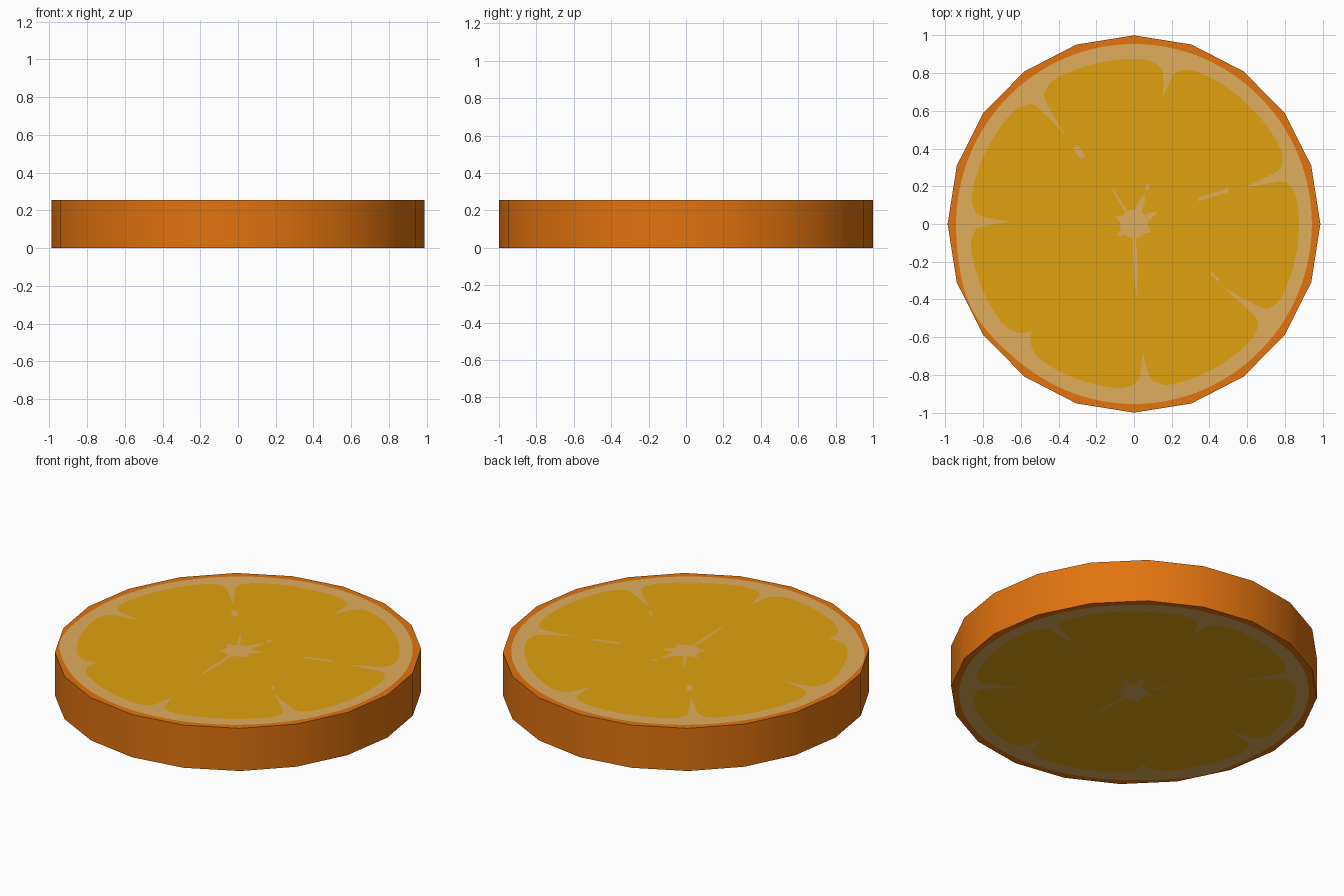
import bpy, bmesh, math

if "Cube" in bpy.data.objects:
    bpy.data.objects.remove(bpy.data.objects["Cube"])

H, SX, SIDES, N = 0.255, 0.988, 20, 360


def material(name, rgb):
    m = bpy.data.materials.new(name)
    lin = [((c / 255 + 0.055) / 1.055) ** 2.4 for c in rgb]
    m.diffuse_color = (*lin, 1)
    m.use_nodes = True
    m.node_tree.nodes["Principled BSDF"].inputs["Base Color"].default_value = m.diffuse_color
    return m


PEEL = material("orange peel", (226, 115, 14))
PITH = material("pale pith", (224, 174, 92))
FLESH = material("golden flesh", (224, 162, 15))


def make_object(name, bm, mats):
    me = bpy.data.meshes.new(name)
    bm.to_mesh(me)
    bm.free()
    for m in mats:
        me.materials.append(m)
    ob = bpy.data.objects.new(name, me)
    bpy.context.collection.objects.link(ob)
    return ob


def gap(a, b):
    return abs((a - b + 180) % 360 - 180)


def polygon_r(a):
    step = 360 / SIDES
    return math.cos(math.radians(step / 2)) / math.cos(math.radians(a % step - step / 2))


def pith_r(a):
    bulge = 0.025 * math.exp(-(gap(a, 207) / 14) ** 2)
    return min(polygon_r(a) - 0.004, 0.954 + bulge)


# membranes running in from the pith: angle, tip radius
NOTCHES = [(77, 0.70), (18, 0.62), (-35, 0.58), (-86, 0.69),
           (-134, 0.79), (179, 0.67), (128, 0.60)]
# points of the core star: angle, tip radius
CORE = [(-88, 0.39), (122, 0.23), (70, 0.17), (27, 0.14), (160, 0.11), (-25, 0.10), (215, 0.11)]


def flesh_r(a):
    r = 0.885 - 0.01 * math.sin(math.radians(a + 180)) ** 2
    for na, tip in NOTCHES:
        d = gap(a, na)
        r -= 0.05 * math.exp(-(d / 5) ** 2)
        r -= (0.83 - tip) * max(0, 1 - d / 2.2)
    return r


def core_r(a):
    r = 0.075
    for ca, tip in CORE:
        d = gap(a, ca)
        w = 5 if tip > 0.2 else 14
        r = max(r, 0.075 + (tip - 0.075) * max(0, 1 - d / w))
    return r


# peel wall, smooth shaded
bm = bmesh.new()
rings = [[bm.verts.new((SX * math.cos(2 * math.pi * i / SIDES), math.sin(2 * math.pi * i / SIDES), z))
          for i in range(SIDES)] for z in (0, H)]
for i in range(SIDES):
    j = (i + 1) % SIDES
    f = bm.faces.new((rings[0][i], rings[0][j], rings[1][j], rings[1][i]))
    f.smooth = True
make_object("peel_wall", bm, [PEEL])


# cut faces: peel rim, pith ring, flesh and core
def cut_face(name, z, up):
    bm = bmesh.new()
    loops = []
    for fn in (polygon_r, pith_r, flesh_r, core_r):
        row = []
        for i in range(N):
            a = i * 360 / N
            t = math.radians(a)
            row.append(bm.verts.new((SX * fn(a) * math.cos(t), fn(a) * math.sin(t), z)))
        loops.append(row)
    centre = bm.verts.new((0, 0, z))
    for i in range(N):
        j = (i + 1) % N
        for k in range(3):
            vs = [loops[k][i], loops[k][j], loops[k + 1][j], loops[k + 1][i]]
            f = bm.faces.new(vs if up else vs[::-1])
            f.material_index = k
        vs = [loops[3][i], loops[3][j], centre]
        f = bm.faces.new(vs if up else vs[::-1])
        f.material_index = 1
    make_object(name, bm, [PEEL, PITH, FLESH])


cut_face("top_cut", H, True)
cut_face("bottom_cut", 0, False)

# loose membrane streaks on the top: start, end, half width
bm = bmesh.new()
for x0, y0, x1, y1, w in [(-0.31, 0.41, -0.27, 0.35, 0.016), (0.34, 0.13, 0.50, 0.18, 0.010),
                          (0.41, -0.26, 0.45, -0.30, 0.008), (0.07, 0.18, 0.07, 0.21, 0.01)]:
    l = math.hypot(x1 - x0, y1 - y0)
    nx, ny = -(y1 - y0) / l * w, (x1 - x0) / l * w
    z = H + 0.002
    bm.faces.new([bm.verts.new(p) for p in (
        (x0 - nx, y0 - ny, z), (x1 - nx, y1 - ny, z), (x1 + nx, y1 + ny, z), (x0 + nx, y0 + ny, z))])
make_object("membrane_streaks", bm, [PITH])
